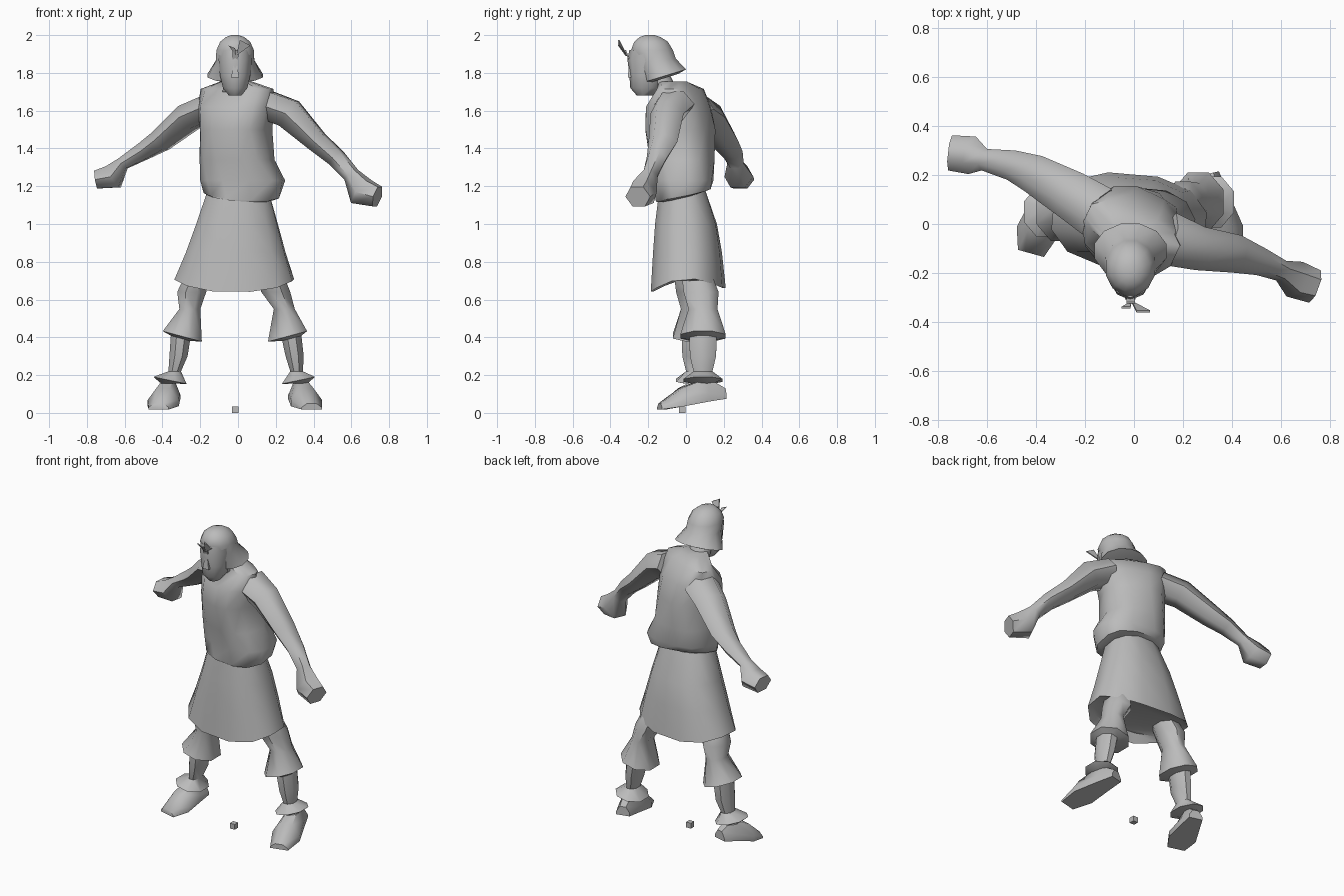
import bpy, bmesh, math
from mathutils import Vector

grey = bpy.data.materials.new("plain_grey")
grey.diffuse_color = (0.5, 0.5, 0.5, 1)


def make(name, rings, angle=50):
    """Skin a closed surface through rings of points."""
    bm = bmesh.new()
    vs = [[bm.verts.new(p) for p in r] for r in rings]
    n = len(vs[0])
    for a, b in zip(vs, vs[1:]):
        for i in range(n):
            j = (i + 1) % n
            bm.faces.new((a[i], a[j], b[j], b[i]))
    bm.faces.new(vs[0][::-1])
    bm.faces.new(vs[-1])
    bmesh.ops.recalc_face_normals(bm, faces=bm.faces)
    me = bpy.data.meshes.new(name)
    bm.to_mesh(me)
    bm.free()
    me.materials.append(grey)
    me.shade_smooth()
    me.set_sharp_from_angle(angle=math.radians(angle))
    ob = bpy.data.objects.new(name, me)
    bpy.context.collection.objects.link(ob)
    return ob


def oval(cx, cy, z, rx, ry, turn=0, n=10, tx=0, ty=0, square=1.0):
    """Level oval ring; tx and ty tilt it along x and y."""
    pts, t = [], math.radians(turn)
    for i in range(n):
        a = 2 * math.pi * (i + 0.5) / n
        c, s = math.cos(a), math.sin(a)
        u = math.copysign(abs(c) ** square, c)
        v = math.copysign(abs(s) ** square, s)
        x, y = u * rx, v * ry
        pts.append(Vector((cx + x * math.cos(t) - y * math.sin(t),
                           cy + x * math.sin(t) + y * math.cos(t),
                           z + tx * u + ty * v)))
    return pts


def tube(name, path, n=6):
    """Limb along a path of (x, y, z, half width, half height)."""
    rings = []
    for i, p in enumerate(path):
        a = Vector(path[max(i - 1, 0)][:3])
        b = Vector(path[min(i + 1, len(path) - 1)][:3])
        d = (b - a).normalized()
        side = d.cross(Vector((0, 0, 1))).normalized()
        up = side.cross(d)
        rings.append([Vector(p[:3]) + side * p[3] * math.cos(k * math.tau / n)
                      + up * p[4] * math.sin(k * math.tau / n) for k in range(n)])
    return make(name, rings, 58)


# Tunic, twisted at the chest, with a cloth bulge over the right hip
tunic = [oval(*r, n=12, square=0.8, tx=-0.015 if r[2] < 1.2 else 0,
              ty=0.03 if r[2] < 1.2 else 0) for r in (
    (0.01, -0.03, 1.15, 0.18, 0.13, 0),
    (0.01, -0.012, 1.16, 0.195, 0.15, -3),
    (0.01, -0.008, 1.23, 0.21, 0.16, -8),
    (-0.005, -0.015, 1.34, 0.195, 0.17, -16),
    (-0.01, -0.03, 1.50, 0.188, 0.18, -25),
    (-0.01, -0.04, 1.62, 0.205, 0.155, -25),
    (-0.005, -0.03, 1.715, 0.205, 0.085, -25),
    (-0.01, -0.07, 1.755, 0.08, 0.07, -20))]
for ring, push in zip(tunic[1:4], (0.02, 0.03, 0.0)):
    for p in ring:
        if p.x > 0.1:
            p.x += push
        elif p.x < 0 and p.y > 0:      # pulled in over the left hip
            p.x *= 0.95
            p.y *= 0.93
make("tunic", tunic)

# Skirt with a sagging hem and a recessed underside
skirt = [oval(*r, n=12, square=0.85) for r in (
    (0, -0.02, 1.18, 0.165, 0.125, 0),
    (-0.005, 0.0, 1.0, 0.22, 0.165, -3),
    (-0.012, 0.008, 0.85, 0.268, 0.182, -4),
    (-0.02, 0.012, 0.65, 0.322, 0.196, -5),
    (-0.02, 0.012, 0.70, 0.29, 0.17, -5))]
for p in skirt[3]:
    p.z += 0.06 * (abs(p.x + 0.02) / 0.322) ** 3 + 0.05 * (p.y - 0.012)
make("skirt", skirt)

# Arms with blocky fists
tube("left_arm", [
    (-0.15, 0.05, 1.61, 0.11, 0.08), (-0.26, 0.12, 1.565, 0.10, 0.08),
    (-0.41, 0.205, 1.44, 0.08, 0.063), (-0.50, 0.24, 1.385, 0.062, 0.052),
    (-0.61, 0.262, 1.32, 0.045, 0.038), (-0.66, 0.28, 1.25, 0.078, 0.075),
    (-0.75, 0.29, 1.235, 0.072, 0.055)])
tube("right_arm", [
    (0.14, -0.06, 1.635, 0.11, 0.085), (0.27, -0.10, 1.585, 0.09, 0.09),
    (0.42, -0.122, 1.435, 0.078, 0.062), (0.52, -0.155, 1.35, 0.057, 0.052),
    (0.60, -0.19, 1.26, 0.045, 0.045), (0.655, -0.225, 1.17, 0.078, 0.085),
    (0.738, -0.255, 1.145, 0.07, 0.062)])

# Legs with flared knee and ankle cuffs: z, half width, half depth, tilt
leg_shape = ((0.71, 0.075, 0.09, 0), (0.64, 0.083, 0.10, 0), (0.55, 0.06, 0.083, 0),
             (0.405, 0.112, 0.13, 0.03), (0.395, 0.055, 0.078, 0.015),
             (0.30, 0.052, 0.075, 0), (0.22, 0.036, 0.054, 0),
             (0.172, 0.095, 0.112, 0.02), (0.155, 0.05, 0.06, 0))
leg_lines = {
    "left_leg": (-1, 0.05, (-0.22, -0.245, -0.255, -0.295, -0.305, -0.315, -0.335, -0.36, -0.36)),
    "right_leg": (1, 0.09, (0.18, 0.20, 0.245, 0.262, 0.285, 0.30, 0.31, 0.32, 0.32))}
for name, (side, cy, xs) in leg_lines.items():
    make(name, [oval(x, cy - 0.25 * max(z - 0.6, 0), z, rx, ry, n=8, tx=t * side)
                for x, (z, rx, ry, t) in zip(xs, leg_shape)])


# Shoes, lofted from heel to toe
def shoe(name, heel, toe):
    heel, toe = Vector(heel), Vector(toe)
    d = (toe - heel).normalized()
    across = Vector((-d.y, d.x, 0))
    rings = []
    for s, w, zb, zt in ((0, 0.042, 0.075, 0.13), (0.28, 0.06, 0.06, 0.185),
                         (0.68, 0.085, 0.035, 0.13), (1, 0.055, 0.018, 0.05)):
        c = heel.lerp(toe, s)
        mid = zb + 0.35 * (zt - zb)
        rings.append([c + across * w * u + Vector((0, 0, z)) for u, z in (
            (-1, zb), (1, zb), (1, mid), (0.45, zt), (-0.45, zt), (-1, mid))])
    make(name, rings)


shoe("left_shoe", (-0.345, 0.15, 0), (-0.42, -0.12, 0))
shoe("right_shoe", (0.305, 0.205, 0), (0.39, -0.14, 0))

# Neck, head and flared helmet
make("neck", [oval(-0.015, -0.10, 1.70, 0.07, 0.06), oval(-0.015, -0.16, 1.82, 0.06, 0.06)])
make("head", [oval(-0.015, *r, n=10) for r in (
    (-0.215, 1.68, 0.035, 0.045), (-0.21, 1.72, 0.068, 0.085),
    (-0.20, 1.79, 0.085, 0.10), (-0.19, 1.87, 0.092, 0.12),
    (-0.185, 1.92, 0.095, 0.115))])
make("helmet", [oval(-0.015, *r, n=12, ty=t) for *r, t in (
    (-0.12, 1.77, 0.10, 0.08, 0.025), (-0.11, 1.785, 0.152, 0.115, 0.035),
    (-0.16, 1.865, 0.105, 0.11, 0.01), (-0.18, 1.92, 0.103, 0.115, 0),
    (-0.185, 1.965, 0.082, 0.092, 0), (-0.19, 1.99, 0.05, 0.057, 0),
    (-0.19, 2.0, 0.02, 0.025, 0))])

# Nose wedge
make("nose", [oval(-0.015, -0.28, 1.775, 0.03, 0.04, n=4),
              oval(-0.015, -0.29, 1.86, 0.01, 0.015, n=4)])


# Bow of thin plates on the brow
def plate(name, pts, t=0.008):
    make(name, [[Vector(p) for p in pts],
                [Vector(p) + Vector((0, t, 0)) for p in pts]], 30)


plate("brow_bow_left", [(-0.01, -0.32, 1.89), (-0.05, -0.345, 1.945), (-0.015, -0.345, 1.93)])
plate("brow_bow_right", [(-0.01, -0.32, 1.89), (0.065, -0.36, 1.945), (0.01, -0.36, 1.975)])
plate("brow_bow_knot", [(-0.03, -0.305, 1.87), (0.0, -0.305, 1.87),
                        (0.005, -0.325, 1.92), (-0.03, -0.325, 1.92)])

# Small cube on the ground between the feet
make("ground_cube", [[Vector((-0.015 + x * 0.017, -0.02 + y * 0.017, z)) for x, y in
                      ((-1, -1), (1, -1), (1, 1), (-1, 1))] for z in (0, 0.034)])
